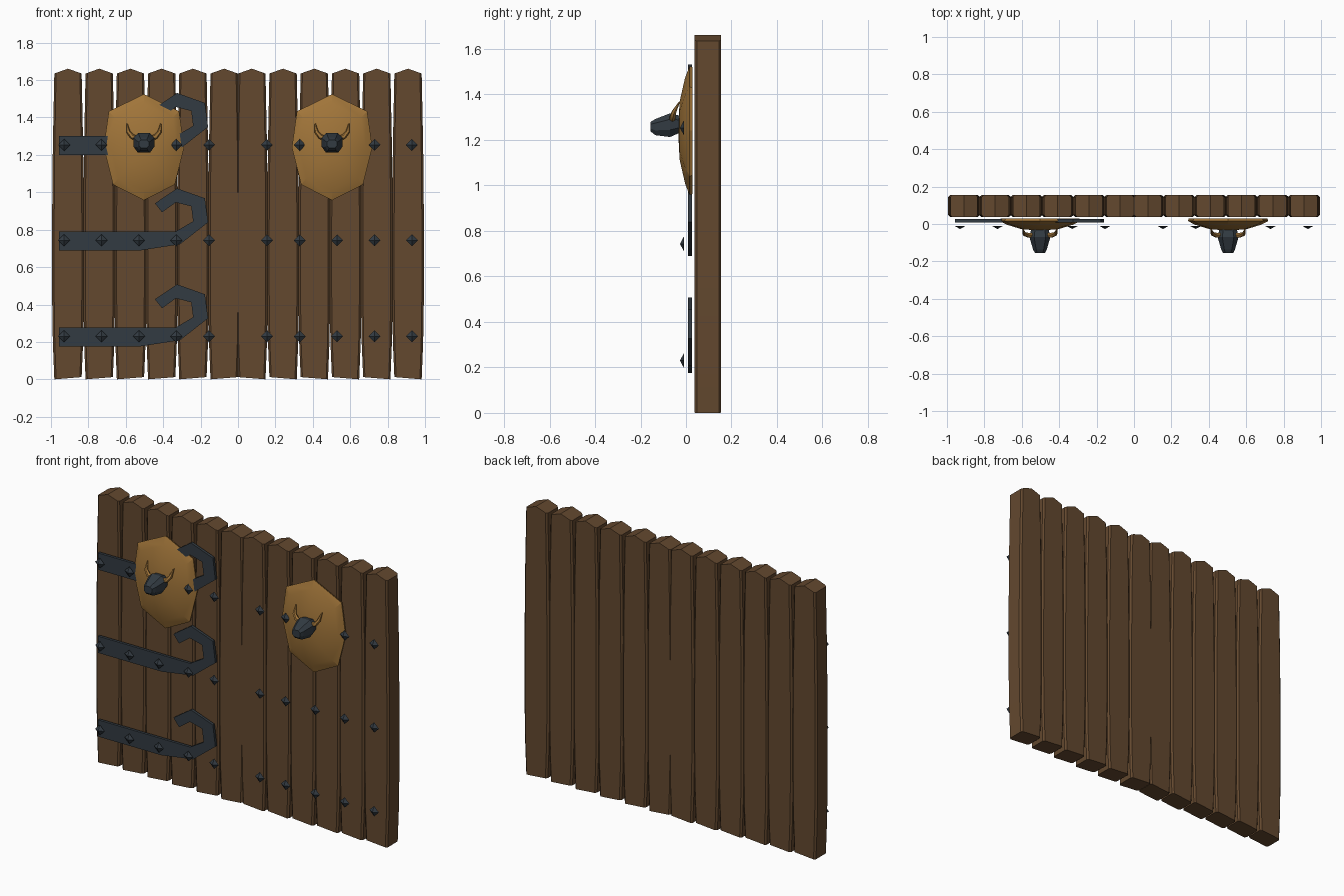
import bpy, bmesh, math
from mathutils import Vector

if "Cube" in bpy.data.objects:
    bpy.data.objects.remove(bpy.data.objects["Cube"], do_unlink=True)


def material(name, r, g, b):
    m = bpy.data.materials.new(name)
    m.use_nodes = True
    m.diffuse_color = (r, g, b, 1)
    m.node_tree.nodes["Principled BSDF"].inputs["Base Color"].default_value = (r, g, b, 1)
    return m


WOOD = material("brown wood", 0.125, 0.065, 0.028)
GOLD = material("old gold", 0.36, 0.18, 0.042)
IRON = material("dark iron", 0.032, 0.043, 0.054)


def finish(name, bm, mat, smooth=None):
    """Turn a bmesh into a named, coloured object."""
    bmesh.ops.recalc_face_normals(bm, faces=bm.faces)
    mesh = bpy.data.meshes.new(name)
    bm.to_mesh(mesh)
    bm.free()
    mesh.materials.append(mat)
    obj = bpy.data.objects.new(name, mesh)
    bpy.context.collection.objects.link(obj)
    if smooth:
        bpy.ops.object.select_all(action="DESELECT")
        obj.select_set(True)
        bpy.context.view_layer.objects.active = obj
        bpy.ops.object.shade_smooth_by_angle(angle=math.radians(smooth))
    return obj


def loft(bm, rings, caps=True):
    """Bridge a list of equally long point rings."""
    loops = [[bm.verts.new(p) for p in ring] for ring in rings]
    n = len(loops[0])
    for a, b in zip(loops, loops[1:]):
        for i in range(n):
            j = (i + 1) % n
            bm.faces.new((a[i], a[j], b[j], b[i]))
    if caps:
        bm.faces.new(loops[0])
        bm.faces.new(loops[-1])
    return loops


# Planks: bowed sides, chamfered edges, gabled tops
FRONT, BACK, EDGE = 0.038, 0.154, 0.01
ACROSS = (-1, -0.87, 0, 0.87, 1)
LEVELS = ((0, 0.073), (0.2, 0.081), (0.45, 0.085), (0.85, 0.085), (1.25, 0.081), (1.64, 0.073))


def plank(name, cx, side):
    bm = bmesh.new()
    rings = []
    for z, w in LEVELS:
        front, back = [], []
        for u in ACROSS:
            inset = EDGE if abs(u) == 1 else 0
            h = z
            if z == 0:
                h = 0.006 - 0.006 * u * side
            elif z == LEVELS[-1][0]:
                h = z - 0.005 + 0.026 * (1 - abs(u))
            x = cx + u * w
            front.append((x, FRONT + inset, h))
            back.append((x, BACK - inset, h))
        rings.append(front + back[::-1])
    loops = loft(bm, rings, caps=False)
    n = len(ACROSS)
    for loop in (loops[0], loops[-1]):
        for i in range(n - 1):
            bm.faces.new((loop[i], loop[i + 1], loop[-2 - i], loop[-1 - i]))
    finish(name, bm, WOOD, 25)


for side, label in ((1, "left"), (-1, "right")):
    for i in range(6):
        plank(f"{label}_plank_{i + 1}", side * (0.074 + 0.167 * i), side)

# Iron straps with curled hook ends, on the right leaf only
HOOK = ((-0.957, 0.176), (-0.524, 0.176), (-0.31, 0.209), (-0.16, 0.326),
        (-0.177, 0.455), (-0.326, 0.508), (-0.444, 0.428), (-0.406, 0.38),
        (-0.332, 0.433), (-0.25, 0.412), (-0.24, 0.332), (-0.332, 0.278),
        (-0.957, 0.278))
ROWS = (("lower", 0.23), ("middle", 0.743), ("upper", 1.253))
for label, z in ROWS:
    bm = bmesh.new()
    loft(bm, [[(x, y, h + z - 0.23) for x, h in HOOK] for y in (0.009, 0.026)])
    finish(f"{label}_strap", bm, IRON)

# Diamond studs in three rows on both leaves
STUD = 0.032
for label, z in ROWS:
    for side, leaf in ((1, "left"), (-1, "right")):
        for i, x in enumerate((0.155, 0.33, 0.53, 0.73, 0.93)):
            bm = bmesh.new()
            bmesh.ops.create_cone(bm, cap_ends=True, segments=4, radius1=STUD,
                                  radius2=0, depth=0.017)
            for v in bm.verts:
                px, py, pz = v.co
                v.co = (side * x + px, -0.018 - pz, z + py)
            finish(f"{label}_{leaf}_stud_{i + 1}", bm, IRON)

# Shield outline relative to its centre, and dome steps as (scale, y)
OUTLINE = ((0, 0.284), (0.188, 0.192), (0.215, 0), (0.165, -0.2),
           (0, -0.284), (-0.165, -0.2), (-0.215, 0), (-0.188, 0.192))
DOME = ((0.98, 0.029), (1, 0.016), (0.82, -0.004), (0.45, -0.028), (0.12, -0.033))
# Head rings as (y, half width, bottom, top)
HEAD = ((-0.02, 0.045, 1.235, 1.305), (-0.07, 0.056, 1.213, 1.317),
        (-0.135, 0.037, 1.221, 1.292), (-0.155, 0.027, 1.237, 1.28))
# Horn path as (x, y, z, radius)
HORN = ((0.03, -0.06, 1.288, 0.013), (0.062, -0.06, 1.297, 0.014),
        (0.083, -0.053, 1.322, 0.011), (0.09, -0.03, 1.366, 0.003))


def horn(name, cx, side):
    bm = bmesh.new()
    pts = [Vector((cx + side * x, y, z)) for x, y, z, r in HORN]
    rings = []
    for i, p in enumerate(pts):
        along = (pts[min(i + 1, 3)] - pts[max(i - 1, 0)]).normalized()
        a = along.cross(Vector((0, 1, 0))).normalized()
        b = along.cross(a)
        turns = [math.tau * k / 6 for k in range(6)]
        rings.append([p + HORN[i][3] * (a * math.cos(t) + b * math.sin(t)) for t in turns])
    loft(bm, rings)
    finish(name, bm, GOLD, 40)


for cx, label in ((0.503, "left"), (-0.503, "right")):
    bm = bmesh.new()
    loft(bm, [[(cx + x * s, y, 1.241 + h * s) for x, h in OUTLINE] for s, y in DOME])
    finish(f"{label}_shield", bm, GOLD, 20)

    # Tapered eight-sided head in the middle of the shield
    bm = bmesh.new()
    rings = []
    for y, w, low, high in HEAD:
        mid, half = (low + high) / 2, (high - low) / 2
        corners = ((1, 0.5), (0.55, 1), (-0.55, 1), (-1, 0.5),
                   (-1, -0.4), (-0.6, -1), (0.6, -1), (1, -0.4))
        rings.append([(cx + u * w, y, mid + v * half) for u, v in corners])
    loft(bm, rings)
    finish(f"{label}_shield_head", bm, IRON)

    for side, where in ((1, "left"), (-1, "right")):
        horn(f"{label}_shield_{where}_horn", cx, side)
